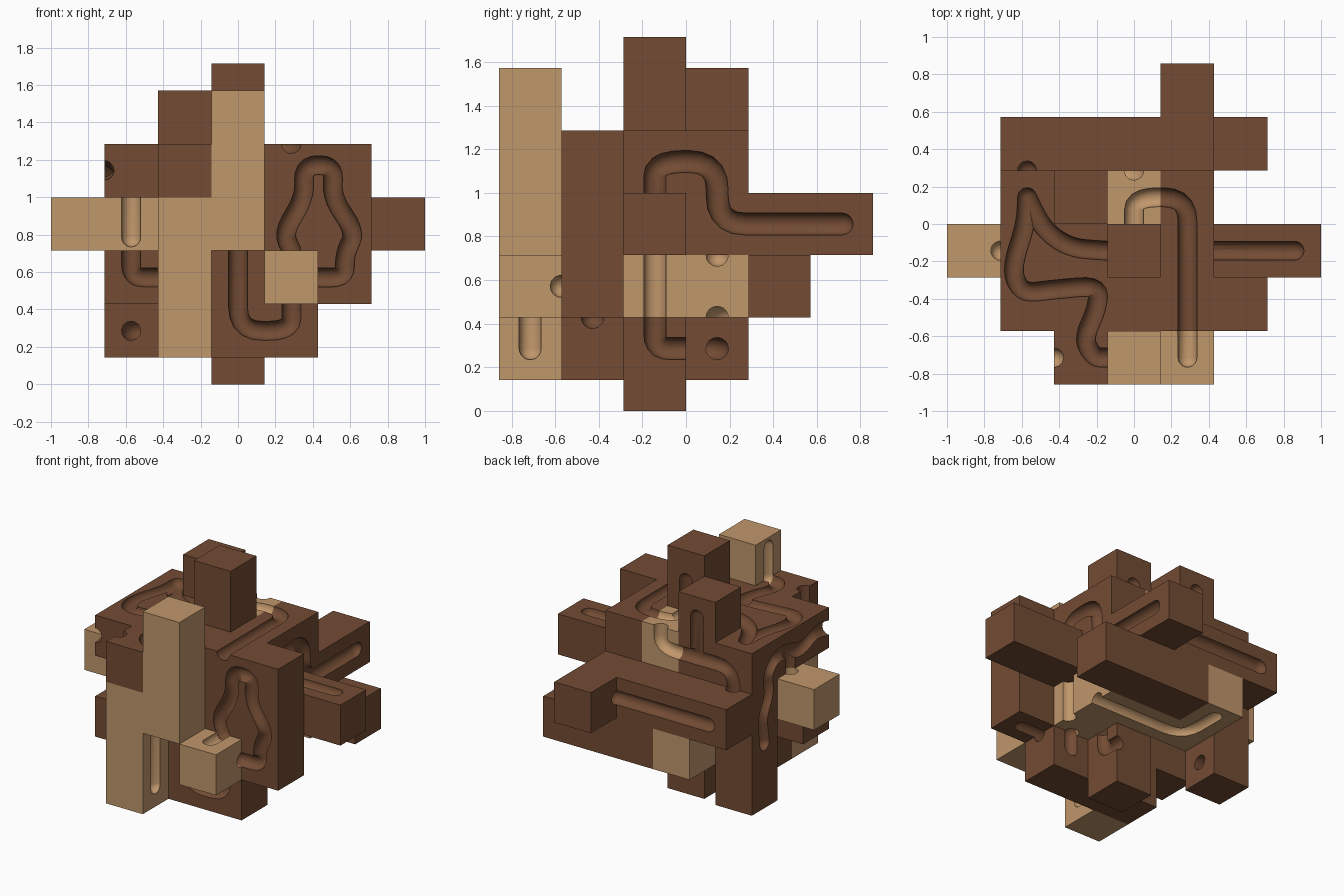
import bpy, bmesh, math
from mathutils import Vector

if "Cube" in bpy.data.objects:
    bpy.data.objects.remove(bpy.data.objects["Cube"])

H = 1 / 7        # half a cube; every coordinate below is in half cubes
R = 0.36         # channel radius


def material(name, col):
    m = bpy.data.materials.new(name)
    m.diffuse_color = (*col, 1)
    m.use_nodes = True
    m.node_tree.nodes["Principled BSDF"].inputs["Base Color"].default_value = m.diffuse_color
    return m


DARK = material("dark wood", (0.172, 0.072, 0.034))
LIGHT = material("light wood", (0.530, 0.308, 0.147))


def new_object(name, bm, mat):
    bmesh.ops.recalc_face_normals(bm, faces=bm.faces)
    me = bpy.data.meshes.new(name)
    bm.to_mesh(me)
    bm.free()
    me.materials.append(mat)
    ob = bpy.data.objects.new(name, me)
    bpy.context.collection.objects.link(ob)
    return ob


def blocks(name, mat, boxes):
    """One solid from boxes (x0,x1,y0,y1,z0,z1), without inner walls."""
    cells = set()
    for x0, x1, y0, y1, z0, z1 in boxes:
        cells |= {(x, y, z) for x in range(x0, x1) for y in range(y0, y1) for z in range(z0, z1)}
    bm = bmesh.new()
    verts = {}

    def vert(p):
        if p not in verts:
            verts[p] = bm.verts.new(Vector(p) * H)
        return verts[p]

    for c in cells:
        for ax in range(3):
            for s in (0, 1):
                n = list(c)
                n[ax] += 1 if s else -1
                if tuple(n) in cells:
                    continue
                quad = []
                for a, b in ((0, 0), (1, 0), (1, 1), (0, 1)):
                    p = list(c)
                    p[ax] += s
                    p[(ax + 1) % 3] += a
                    p[(ax + 2) % 3] += b
                    quad.append(vert(tuple(p)))
                bm.faces.new(quad if s else quad[::-1])
    bmesh.ops.dissolve_limit(bm, angle_limit=0.02, verts=bm.verts, edges=bm.edges)
    return new_object(name, bm, mat)


def rounded(pts, d=0.9):
    """Path with its corners rounded off."""
    out = [pts[0]]
    for a, b, c in zip(pts, pts[1:], pts[2:]):
        p = b + (a - b).normalized() * min(d, (a - b).length * .46)
        q = b + (c - b).normalized() * min(d, (c - b).length * .46)
        for i in range(6):
            t = i / 5
            out.append(p * (1 - t) ** 2 + b * 2 * t * (1 - t) + q * t * t)
    return out + [pts[-1]]


cutters = []     # (cutter, name of the only piece it carves or "")


def channel(axis, level, pts, only=""):
    """Round-ended tube cutter lying in the plane axis = level."""
    ax = "xyz".index(axis)
    full = []
    for p in pts:
        p = list(p)
        p.insert(ax, level)
        full.append(Vector(p))
    path = rounded(full)
    nor = Vector((0, 0, 0))
    nor[ax] = 1
    t0, t1 = (path[0] - path[1]).normalized(), (path[-1] - path[-2]).normalized()
    caps = [math.radians(a) for a in (82, 60, 38, 18)]
    rings = [(path[0] + t0 * R * math.sin(a), R * math.cos(a)) for a in caps]
    rings += [(p, R) for p in path]
    rings += [(path[-1] + t1 * R * math.sin(a), R * math.cos(a)) for a in caps[::-1]]
    bm = bmesh.new()
    loops, n = [], 14
    for i, (p, r) in enumerate(rings):
        t = (rings[min(i + 1, len(rings) - 1)][0] - rings[max(i - 1, 0)][0]).normalized()
        side = t.cross(nor)
        loops.append([bm.verts.new((p + side * r * math.cos((k + .3) * math.tau / n)
                                    + nor * r * math.sin((k + .3) * math.tau / n)) * H) for k in range(n)])
    for a, b in zip(loops, loops[1:]):
        for k in range(n):
            bm.faces.new((a[k], a[(k + 1) % n], b[(k + 1) % n], b[k]))
    bm.faces.new(loops[0][::-1])
    bm.faces.new(loops[-1])
    cutters.append((new_object("channel_cutter", bm, DARK), only))


# dark wood pieces
parts = [
    blocks("front_panel", DARK, [(-3, 3, -4, -2, 1, 3), (-5, 5, -4, -2, 3, 5),
                                 (-1, 5, -4, -2, 5, 7), (1, 5, -4, -2, 7, 9)]),
    blocks("top_panel", DARK, [(-5, -1, -4, 2, 7, 9), (-3, -1, -6, -4, 7, 9),
                               (-1, 1, -4, 0, 7, 9), (-3, -1, 0, 2, 9, 11)]),
    blocks("top_tower", DARK, [(-1, 1, -2, 0, 9, 12)]),
    blocks("left_leg", DARK, [(-5, -3, 0, 2, 1, 7)]),
    blocks("right_panel", DARK, [(1, 3, -2, 2, 7, 9), (1, 3, -2, 6, 5, 7), (3, 7, -2, 0, 5, 7)]),
    blocks("back_beam", DARK, [(-5, 1, 2, 4, 5, 7), (-1, 5, 2, 4, 3, 5)]),
    blocks("bottom_tower", DARK, [(-1, 1, -2, 0, 0, 3)]),
    # light wood pieces
    blocks("front_post", LIGHT, [(-3, -1, -6, -4, 1, 7)]),
    blocks("tall_post", LIGHT, [(-1, 1, -6, -4, 5, 11)]),
    blocks("front_cube", LIGHT, [(1, 3, -6, -4, 3, 5)]),
    blocks("left_arm", LIGHT, [(-7, -3, -2, 0, 5, 7)]),
    blocks("inner_snake", LIGHT, [(1, 3, -2, 2, 3, 5), (-3, 1, 0, 2, 3, 5),
                                  (-3, -1, 2, 4, 3, 5), (-1, 1, 0, 2, 5, 9)]),
]

# channels on the top
channel("z", 9, [(0, 0), (0, 1), (2, 1), (2, -4.2)])
channel("z", 9, [(-1, -1), (-2.4, -.9), (-3.4, -.2), (-4, 1)])
channel("z", 9, [(-4, 1), (-4.05, 0), (-4.6, -1.7), (-4.2, -2.6), (-3, -2.45), (-1.3, -2.3),
                 (-1.4, -3.2), (-1.9, -4.3), (-1.5, -5), (-1, -5)])
channel("z", 7, [(3, -1), (6, -1)])
channel("z", 5, [(2, -4), (2, -5)], "front_cube")
channel("z", 5, [(1, 1), (3, 1)], "inner_snake")
# channels on the underside of the inner pieces
channel("z", 3, [(3, 1), (-2, 1), (-2, 3.2)], "inner_snake")
channel("z", 3, [(2, -3), (4, -3)])
# channels facing the front
channel("y", -4, [(0, 5), (0, 2), (2, 2), (2, 3)])
channel("y", -4, [(2, 5), (1.7, 5.7), (2.5, 7), (2.45, 8.2), (3.6, 8.2),
                  (3.5, 7), (4.4, 5.7), (4, 4.9), (4, 4), (3, 4)])
channel("y", -4, [(-4, 5), (-4, 4), (-3, 4)])
channel("y", -2, [(-4, 7), (-4, 5.5)], "left_arm")
# channels facing the back
channel("y", 2, [(0, 9), (0, 8), (-4, 8), (-4, 6)])
channel("y", 2, [(-2, 8), (-2, 10)])
channel("y", 4, [(1, 6), (-4, 6)])
channel("y", 0, [(0, 9), (0, 10.5)], "top_tower")
channel("y", -2, [(2, 3), (2, 2.2)])
# channels facing right
channel("x", 3, [(-1, 7), (-1, 8), (1, 8), (1, 6), (5, 6)], "right_panel")
channel("x", 3, [(-1, 5), (-1, 3)], "inner_snake")
channel("x", 1, [(-1, 3), (-1, 2), (0, 2)], "bottom_tower")
channel("x", -1, [(-5, 2), (-5, 5)])
# channels facing left
channel("x", -1, [(-5, 9), (-5, 10.5)])
channel("x", -3, [(-5, 9), (-5, 6)])
channel("x", -5, [(-4, 8), (-3, 8.2), (-2, 7.7), (-1, 8), (0, 8.2), (.8, 7.5),
                  (.6, 6.5), (1.2, 5.5), (1, 4.2)])
channel("x", -5, [(-1, 8), (-1, 6.5)])
# tunnel through the left leg, with a funnel at its mouth
bm = bmesh.new()
bmesh.ops.create_cone(bm, cap_ends=True, segments=24, radius1=.34 * H, radius2=.86 * H, depth=.7 * H)
for v in bm.verts:
    v.co = Vector((v.co.z - 3.21 * H, v.co.x + H, v.co.y + 2 * H))
cutters.append((new_object("funnel_cutter", bm, DARK), "left_leg"))
channel("z", 2, [(-3, 1), (-4, 1), (-4, 0)])


def bounds(me):
    return [(min(v.co[i] for v in me.vertices), max(v.co[i] for v in me.vertices)) for i in range(3)]


def volume(me):
    b = bmesh.new()
    b.from_mesh(me)
    vol = b.calc_volume(signed=True)
    b.free()
    return vol


def carve(ob, cut):
    """Cut one channel, trying solvers until the result is sound."""
    before, box = volume(ob.data), bounds(ob.data)
    for solver, own in (("EXACT", False), ("EXACT", True), ("MANIFOLD", False), ("FLOAT", False)):
        mod = ob.modifiers.new("carve", "BOOLEAN")
        mod.operation = "DIFFERENCE"
        mod.solver = solver
        mod.use_self = own
        mod.object = cut
        bpy.context.view_layer.update()
        dg = bpy.context.evaluated_depsgraph_get()
        me = bpy.data.meshes.new_from_object(ob.evaluated_get(dg))
        ob.modifiers.clear()
        if not me.vertices or not .7 * before < volume(me) < 1.0001 * before:
            continue
        if all(abs(p - q) < 1e-4 for a, b in zip(box, bounds(me)) for p, q in zip(a, b)):
            ob.data = me
            return


# carve every channel out of the pieces it touches
for ob in parts:
    mat = ob.data.materials[0]
    for cut, only in cutters:
        near = all(a0 < b1 and b0 < a1 for (a0, a1), (b0, b1) in zip(bounds(ob.data), bounds(cut.data)))
        if near and only in ("", ob.name):
            carve(ob, cut)
    ob.data.materials.clear()
    ob.data.materials.append(mat)
    for p in ob.data.polygons:
        p.material_index = 0
for cut, only in cutters:
    bpy.data.objects.remove(cut, do_unlink=True)

# soft channel walls, crisp block edges
for ob in parts:
    bpy.ops.object.select_all(action="DESELECT")
    ob.select_set(True)
    bpy.context.view_layer.objects.active = ob
    bpy.ops.object.shade_smooth_by_angle(angle=math.radians(32))
